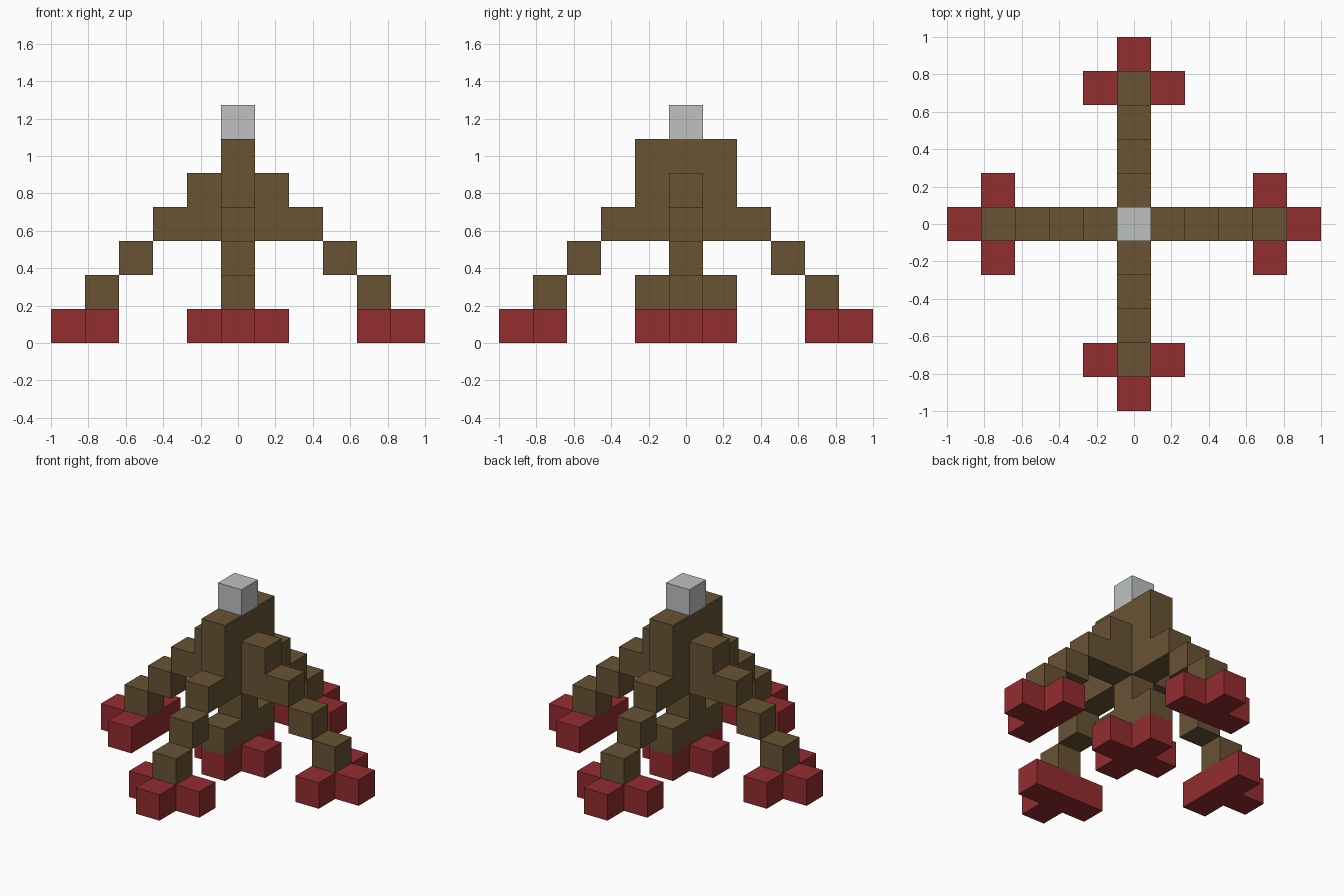
import bpy
import bmesh
from mathutils import Vector

cube = bpy.data.objects.get("Cube")
if cube:
    bpy.data.objects.remove(cube, do_unlink=True)

S = 2 / 11  # edge length of one block
SIDES = [Vector(d) for d in ((1, 0, 0), (-1, 0, 0), (0, 1, 0),
                             (0, -1, 0), (0, 0, 1), (0, 0, -1))]
DIRECTIONS = {"left": (1, 0), "right": (-1, 0), "back": (0, 1), "front": (0, -1)}


def make_material(name, color):
    mat = bpy.data.materials.new(name)
    mat.use_nodes = True
    mat.diffuse_color = (*color, 1)
    mat.node_tree.nodes["Principled BSDF"].inputs["Base Color"].default_value = (*color, 1)
    return mat


def build_blocks(name, cells, mat):
    """Skin a set of grid blocks, leaving out the faces between neighbours."""
    cells = set(cells)
    bm = bmesh.new()
    for cell in cells:
        centre = Vector(cell) + Vector((0, 0, 0.5))
        for n in SIDES:
            if tuple(int(c) for c in Vector(cell) + n) in cells:
                continue
            u = Vector((n.y, n.z, n.x))
            v = n.cross(u)
            corners = [centre + (n + a * u + b * v) / 2
                       for a, b in ((-1, -1), (1, -1), (1, 1), (-1, 1))]
            bm.faces.new([bm.verts.new(c * S) for c in corners])
    bmesh.ops.remove_doubles(bm, verts=bm.verts, dist=0.001)
    mesh = bpy.data.meshes.new(name)
    bm.to_mesh(mesh)
    bm.free()
    mesh.materials.append(mat)
    obj = bpy.data.objects.new(name, mesh)
    bpy.context.collection.objects.link(obj)
    return obj


brown = make_material("brown", (0.138, 0.086, 0.034))
red = make_material("dark red", (0.292, 0.026, 0.028))
grey = make_material("light grey", (0.51, 0.535, 0.53))

# Body: crossed slabs, the one along y a block taller
body = [(0, y, z) for y in (-1, 0, 1) for z in (3, 4, 5)]
body += [(x, 0, z) for x in (-1, 1) for z in (3, 4)]
build_blocks("body", body, brown)

# Central post on a short crossbar
build_blocks("central_post", [(0, 0, 2), (0, -1, 1), (0, 0, 1), (0, 1, 1)], brown)
build_blocks("central_foot", [(0, 0, 0), (1, 0, 0), (-1, 0, 0), (0, 1, 0), (0, -1, 0)], red)

# Four stepped legs, each with a three-toed foot
for side, (dx, dy) in DIRECTIONS.items():
    leg = [(dx * r, dy * r, 5 - r) for r in (2, 3, 4)]
    build_blocks(side + "_leg", leg, brown)
    foot = [(dx * 4 + dy * t, dy * 4 + dx * t, 0) for t in (-1, 0, 1)]
    foot.append((dx * 5, dy * 5, 0))
    build_blocks(side + "_foot", foot, red)

# Tip block on top
build_blocks("top_block", [(0, 0, 6)], grey)
